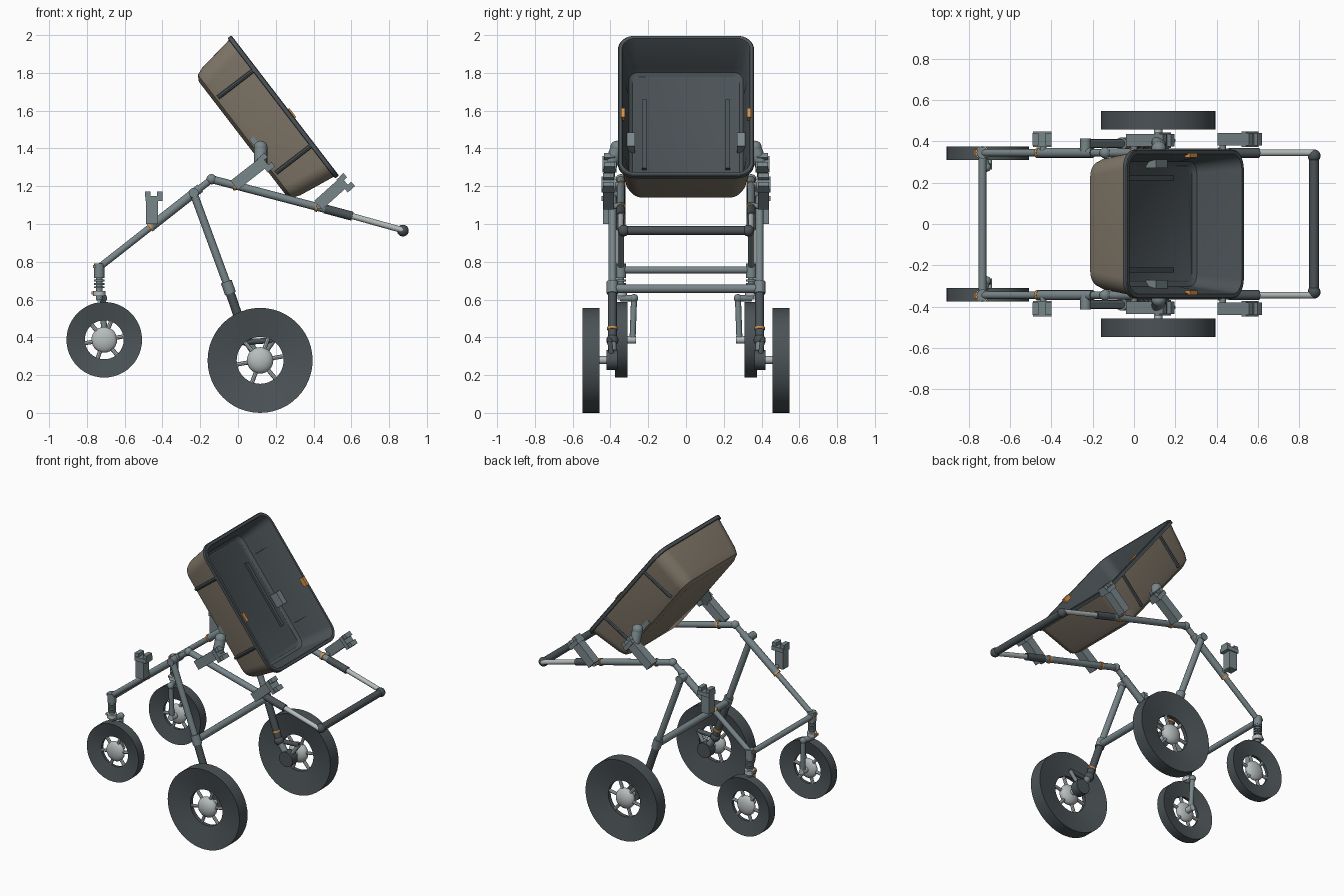
import bpy, bmesh, math
from mathutils import Matrix, Vector

cube = bpy.data.objects.get("Cube")
if cube:
    bpy.data.objects.remove(cube, do_unlink=True)


def material(name, r, g, b):
    m = bpy.data.materials.new(name)
    m.use_nodes = True
    m.diffuse_color = (r, g, b, 1)
    for n in m.node_tree.nodes:
        if n.type == 'BSDF_PRINCIPLED':
            n.inputs["Base Color"].default_value = (r, g, b, 1)
            n.inputs["Roughness"].default_value = 0.6
    return m


DARK = material("dark slate", .07, .085, .092)
TAN = material("tan", .22, .185, .14)
STEEL = material("blue grey steel", .19, .24, .255)
PALE = material("pale metal", .47, .51, .51)
ORANGE = material("orange", .68, .29, .07)


def finish(bm, name, *mats, matrix=None, smooth=True):
    bmesh.ops.recalc_face_normals(bm, faces=bm.faces)
    mesh = bpy.data.meshes.new(name)
    bm.to_mesh(mesh)
    bm.free()
    for m in mats:
        mesh.materials.append(m)
    ob = bpy.data.objects.new(name, mesh)
    bpy.context.scene.collection.objects.link(ob)
    if matrix is not None:
        ob.matrix_world = matrix
    if smooth:
        bpy.ops.object.select_all(action='DESELECT')
        ob.select_set(True)
        bpy.context.view_layer.objects.active = ob
        bpy.ops.object.shade_smooth_by_angle(angle=math.radians(35))
    return ob


def rod(name, a, b, r, mat, r2=None, sides=16, matrix=None):
    a, b = Vector(a), Vector(b)
    d = b - a
    bm = bmesh.new()
    turn = Matrix.Translation((a + b) / 2) @ d.to_track_quat('Z', 'Y').to_matrix().to_4x4()
    bmesh.ops.create_cone(bm, cap_ends=True, segments=sides, radius1=r,
                          radius2=r if r2 is None else r2, depth=d.length, matrix=turn)
    return finish(bm, name, mat, matrix=matrix)


def ball(name, c, r, mat, flat=1):
    bm = bmesh.new()
    bmesh.ops.create_uvsphere(bm, u_segments=24, v_segments=14, radius=r,
                              matrix=Matrix.Translation(c) @ Matrix.Diagonal((1, flat, 1, 1)))
    return finish(bm, name, mat)


def box(name, c, size, mat, matrix=None):
    bm = bmesh.new()
    bmesh.ops.create_cube(bm, size=1, matrix=Matrix.Translation(c) @ Matrix.Diagonal((*size, 1)))
    return finish(bm, name, mat, matrix=matrix, smooth=False)


def bridge(bm, rings, closed=False):
    """Join successive rings of vertices with quads; return the faces per band."""
    n = len(rings[0])
    pairs = list(zip(rings, rings[1:] + rings[:1])) if closed else list(zip(rings, rings[1:]))
    return [[bm.faces.new((p[i], p[(i + 1) % n], q[(i + 1) % n], q[i])) for i in range(n)]
            for p, q in pairs]


# Wheels: dished tyre, flattened hub and spokes
def wheel(name, c, radius, hole, half, hub):
    c = Vector(c)
    bm = bmesh.new()
    rings = []
    for r, y in ((radius, half), (radius, -half), (hole, -half * .3), (hole, half * .3)):
        rings.append([bm.verts.new((r * math.cos(t * math.tau / 48), y, r * math.sin(t * math.tau / 48)))
                      for t in range(48)])
    bridge(bm, rings, closed=True)
    finish(bm, name + "_tyre", DARK, matrix=Matrix.Translation(c))
    ball(name + "_hub", c, hub, PALE, flat=half * .92 / hub)
    for k in range(6):
        a = math.radians(10 + 60 * k)
        tip = Vector((math.cos(a), 0, math.sin(a)))
        rod(name + "_spoke", c + tip * hub * .8, c + tip * (hole + .01), .011, PALE, sides=8)


# Tray, built flat then tipped about y
TRAY = Matrix.Translation((.245, 0, 1.624)) @ Matrix.Rotation(math.radians(52.5), 4, 'Y')


def tray_ring(bm, inset, z, radius):
    hx, hy = .468 - inset - radius, .36 - inset - radius
    ring = []
    for q, (sx, sy) in enumerate(((1, 1), (-1, 1), (-1, -1), (1, -1))):
        for k in range(9):
            a = (q + k / 8) * math.pi / 2
            ring.append(bm.verts.new((sx * hx + radius * math.cos(a), sy * hy + radius * math.sin(a), z)))
    return ring


bm = bmesh.new()
profile = [(.09, -.28, .06), (.058, -.262, .075), (.042, -.22, .085), (.012, -.02, .085),
           (0, -.018, .09), (0, .002, .09), (.004, .006, .088), (.02, .006, .075), (.024, 0, .07),
           (.05, -.21, .06), (.058, -.24, .055), (.078, -.255, .04)]
rings = [tray_ring(bm, *p) for p in profile]
for i, band in enumerate(bridge(bm, rings)):
    for f in band:
        f.material_index = 0 if i < 3 else 1
bm.faces.new(rings[0]).material_index = 0
bm.faces.new(rings[-1]).material_index = 1
finish(bm, "tray", TAN, DARK, matrix=TRAY)

for s in (1, -1):
    box("tray_floor_strip", (0, s * .222, -.25), (.46, .024, .02), DARK, TRAY)
    box("tray_clip", (.055, s * .333, .0), (.06, .022, .03), ORANGE, TRAY)
    box("tray_inner_mount", (.072, s * .293, -.225), (.09, .045, .06), STEEL, TRAY)
    for x in (-.25, .253):
        rod("tray_side_rib", (x, s * .348, -.015), (x, s * .314, -.25), .012, DARK, sides=8, matrix=TRAY)


# Upright mounting brackets beside the frame
def bracket(x, y, z, tilt, length):
    m = Matrix.Translation((x, y, z)) @ Matrix.Rotation(math.radians(tilt), 4, 'Y')
    box("bracket_column", (0, 0, length / 2 - .02), (.062, .06, length - .04), STEEL, m)
    box("bracket_head", (.01, 0, length - .04), (.09, .075, .028), STEEL, m)
    for dx in (-.022, .04):
        box("bracket_prong", (dx, 0, length - .018), (.03, .06, .03), STEEL, m)


for s in (1, -1):
    Y = s * .345
    apex, knee = (-.14, Y, 1.237), (-.735, Y, .77)

    # Front arm with its sleeve
    rod("front_arm", apex, knee, .018, STEEL)
    rod("front_arm_sleeve", (-.2, Y, 1.19), (-.46, Y, .986), .024, STEEL)
    rod("front_arm_collar", (-.458, Y, .988), (-.468, Y, .98), .026, ORANGE)
    ball("frame_apex", apex, .027, STEEL)

    # Rear arm with a sliding handle
    rod("rear_arm", apex, (.46, Y, 1.08), .021, STEEL)
    rod("rear_arm_end", (.46, Y, 1.08), (.606, Y, 1.041), .024, DARK)
    rod("handle_slide", (.6, Y, 1.043), (.873, Y, .967), .016, PALE)
    ball("handle_cap", (.873, s * .33, .965), .031, DARK)
    for x, z in ((-.02, 1.205), (.41, 1.093)):
        rod("rear_arm_collar", (x, Y, z), (x + .014, Y, z - .004), .026, ORANGE)

    # Brackets and the tray pivot
    bracket(-.455, s * .41, 1.0, 0, .175)
    bracket(-.02, s * .405, 1.205, 52, .235)
    bracket(.425, s * .41, 1.1, 48, .215)
    for x, z in ((-.44, 1.01), (0, 1.205), (.43, 1.095)):
        rod("bracket_pin", (x, Y, z), (x, s * .41, z), .016, STEEL)
    rod("tray_pivot", (.12, s * .4, 1.31), (.12, s * .365, 1.4), .035, STEEL)
    ball("tray_pivot_cap", (.12, s * .365, 1.405), .036, STEEL)

    # Front suspension, fork and wheel
    rod("suspension_block", (-.735, Y, .725), (-.735, Y, .79), .028, STEEL)
    rod("suspension_core", (-.735, Y, .6), (-.735, Y, .73), .018, STEEL)
    for k in range(4):
        z = .66 + .018 * k
        rod("spring_coil", (-.735, Y, z), (-.735, Y, z + .01), .027, STEEL)
    rod("suspension_collar", (-.735, Y, .618), (-.735, Y, .646), .033, PALE)
    box("suspension_tag", (-.76, Y, .635), (.03, .03, .014), ORANGE)
    box("suspension_top_tag", (-.758, Y, .775), (.02, .03, .014), ORANGE)
    rod("fork_shoulder", (-.735, Y, .607), (-.715, s * .275, .607), .018, STEEL)
    ball("fork_joint", (-.715, s * .275, .607), .022, STEEL)
    rod("fork_leg", (-.715, s * .275, .607), (-.708, s * .283, .387), .016, STEEL)
    rod("front_axle", (-.708, s * .265, .387), (-.708, Y, .387), .02, PALE)
    wheel("front_wheel", (-.708, s * .343, .387), .2, .103, .033, .068)

    # Main leg, drive unit and large wheel
    L = s * .39
    rod("leg_top_pin", (-.235, Y, 1.165), (-.235, s * .415, 1.165), .026, STEEL)
    rod("leg", (-.237, L, 1.168), (-.05, L, .66), .021, STEEL)
    rod("leg_collar", (-.062, L, .695), (-.04, L, .632), .03, STEEL)
    rod("leg_lower", (-.045, L, .645), (.04, L, .4), .024, DARK)
    ball("leg_joint", (.045, L, .385), .032, DARK)
    rod("leg_joint_ring", (.026, L, .44), (.022, L, .452), .028, ORANGE)
    rod("drive_link", (.045, L, .385), (.117, L, .28), .022, STEEL)
    rod("drive_arm", (.045, s * .405, .375), (.19, s * .405, .385), .015, DARK)
    rod("drive_stay", (.19, s * .405, .385), (.117, L, .28), .013, STEEL)
    rod("drive_drum", (.117, s * .362, .28), (.117, s * .42, .28), .052, DARK)
    rod("rear_axle", (.117, s * .41, .28), (.117, s * .5, .28), .02, PALE)
    wheel("rear_wheel", (.117, s * .503, .278), .278, .124, .045, .07)

# Crossbars joining the two sides
rod("front_crossbar", (-.735, -.345, .757), (-.735, .345, .757), .019, STEEL)
rod("leg_crossbar", (-.05, -.385, .658), (-.05, .385, .658), .023, STEEL)
rod("handle_bar", (.873, -.33, .965), (.873, .33, .965), .024, DARK)
